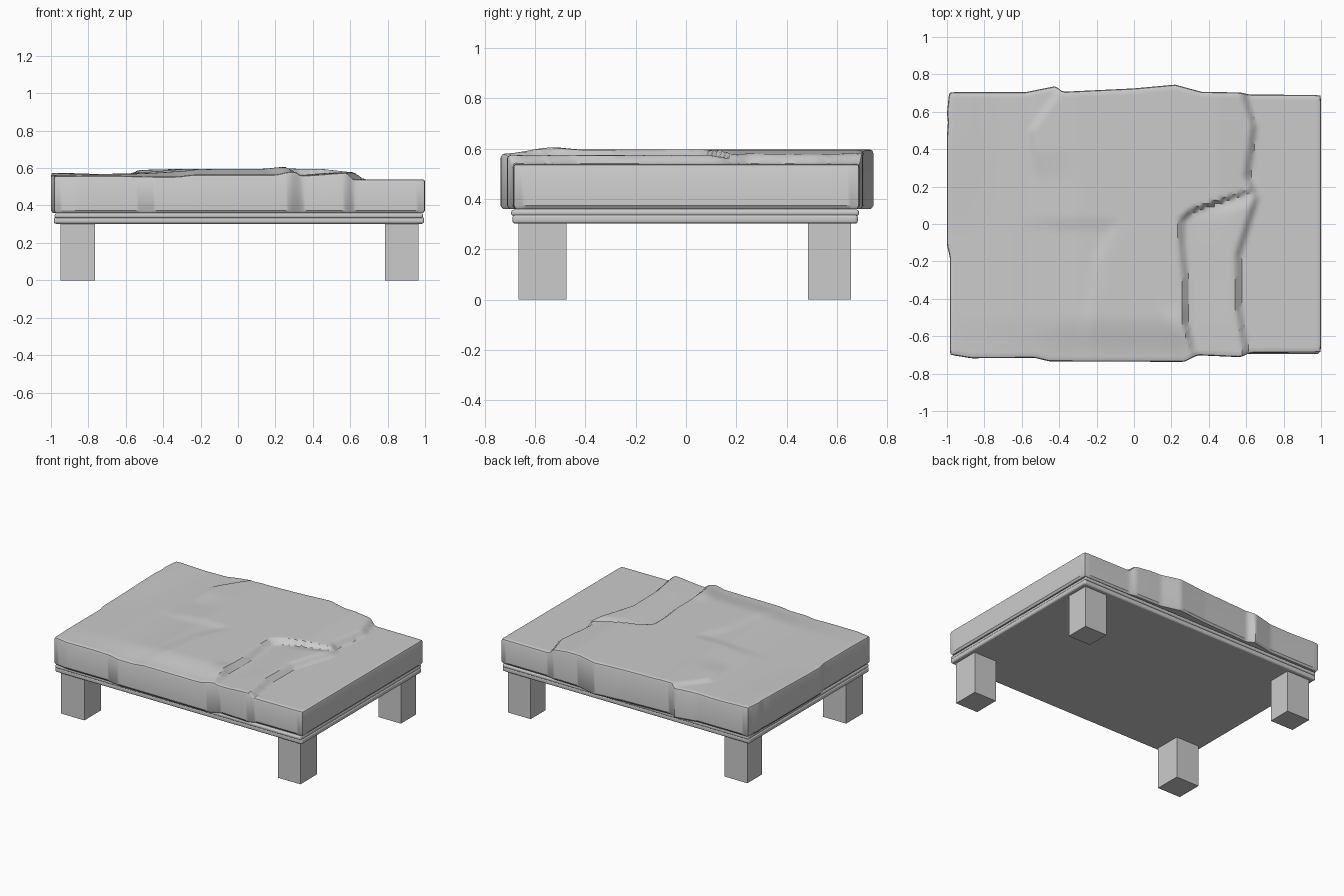
import bpy, bmesh

if "Cube" in bpy.data.objects:
    bpy.data.objects.remove(bpy.data.objects["Cube"])


def box(name, x0, x1, y0, y1, z0, z1, bevel=0):
    bpy.ops.mesh.primitive_cube_add(size=1, location=((x0+x1)/2, (y0+y1)/2, (z0+z1)/2))
    o = bpy.context.object
    o.name = name
    o.scale = (x1-x0, y1-y0, z1-z0)
    bpy.ops.object.transform_apply(location=False, rotation=False, scale=True)
    if bevel:
        m = o.modifiers.new("bevel", 'BEVEL')
        m.width, m.segments = bevel, 3
    return o


def lerp(pts, t):
    if t <= pts[0][0]:
        return pts[0][1]
    for (a, p), (b, q) in zip(pts, pts[1:]):
        if t <= b:
            return p + (q-p)*(t-a)/(b-a)
    return pts[-1][1]


def step(t):
    t = min(1, max(0, t))
    return t*t*(3-2*t)


# Legs
for ys, y0, y1 in (("front", -.665, -.475), ("back", .485, .655)):
    for xs, x0, x1 in (("left", -.95, -.765), ("right", .785, .965)):
        box(f"{ys}_{xs}_leg", x0, x1, y0, y1, 0, .305)

# Thin frame of two stacked slabs
box("frame_lower", -.985, .995, -.69, .683, .302, .338, .012)
box("frame_upper", -.98, .99, -.695, .688, .333, .358, .01)

# Outline of the mattress with the blanket over its sides
BACK = [(-.98, .705), (-.58, .705), (-.42, .737), (-.38, .707), (0, .725),
        (.22, .745), (.36, .707), (.57, .703), (.62, .692), (1, .69)]
FRONT = [(-.98, -.70), (-.87, -.718), (-.53, -.716), (-.45, -.735), (.27, -.737),
         (.34, -.702), (.57, -.712), (.62, -.69), (1, -.687)]
LEFT = [(-.7, -.985), (-.18, -.985), (-.12, -1), (.48, -1), (.55, -.995), (.6, -1), (.7, -.99)]

# Crease lines of the blanket, x as a function of y
EDGE = [(-.7, .61), (-.45, .57), (-.17, .565), (.15, .665), (.25, .615), (.52, .65), (.7, .6)]
FOLD = [(-.73, .31), (-.52, .25), (-.3, .25), (-.1, .23), (.02, .23), (.07, .28), (.2, .66)]
BACK_FOLD = [(.2, -.52), (.3, -.55), (.5, -.57), (.73, -.41)]
DIP = [(-.6, -.33), (-.45, -.29), (-.2, -.25), (0, -.15)]
HEIGHT = [(-1, .562), (-.57, .572), (-.3, .594), (.25, .597), (.45, .595), (.6, .578)]


def height(x, y):
    h = lerp(HEIGHT, x)
    # soft drop towards the front edge
    h = .557 + (h-.557)*(.2+.8*step((y+.73)/.25))
    h += .012*step((x+1)/-.3+1)*step((y+.1)/.6)
    # raised fold at the back
    w = step((y-.22)/.2)*step((.35-x)/.5)
    h += .014*w*(step((x-lerp(BACK_FOLD, y))/.04)-step((x+.57)/.35))
    # valley left of the middle
    if y < .05:
        h += .009*(step((x-lerp(DIP, y))/.1)-1)*step((x+.7)/.35)*step((.05-y)/.1)
    # lower lap beside the long fold
    d = x-lerp(FOLD, y)
    if y < .22:
        h += .016*step((d+.12)/.1)*step((-.4-y)/.2)*(1-step(d/.04))
        lap = .562+.014*step((d-.05)/.25)
        h += (lap-h)*step(d/.05)*step((.22-y)/.06)
    # blanket edge down to the bare mattress
    return .54 + (h-.54)*step((lerp(EDGE, y)-x+.015)/.05)


# Mattress with rumpled blanket
NX, NY, R = 110, 76, .014
bm = bmesh.new()
grid = []
for i in range(NX+1):
    col = []
    for j in range(NY+1):
        v = j/NY
        xl = lerp(LEFT, -.7+1.4*v)
        x = xl+R+(1-R*2-xl)*i/NX
        y0, y1 = lerp(FRONT, x)+R, lerp(BACK, x)-R
        y = y0+(y1-y0)*v
        col.append(bm.verts.new((x, y, height(x, y))))
    grid.append(col)
for i in range(NX):
    for j in range(NY):
        bm.faces.new((grid[i][j], grid[i+1][j], grid[i+1][j+1], grid[i][j+1]))
loop = ([(i, 0) for i in range(NX)] + [(NX, j) for j in range(NY)] +
        [(i, NY) for i in range(NX, 0, -1)] + [(0, j) for j in range(NY, 0, -1)])
ring = [grid[i][j] for i, j in loop]
top = [v.co.copy() for v in ring]
for off, drop, low in ((.7, .004, None), (1, .014, None), (1, 0, .374), (.3, 0, .36)):
    new = []
    for (i, j), c in zip(loop, top):
        k = .75 if i in (0, NX) and j in (0, NY) else 1
        dx = (i == NX)-(i == 0)
        dy = (j == NY)-(j == 0)
        new.append(bm.verts.new((c.x+dx*R*off*k, c.y+dy*R*off*k, low or c.z-drop)))
    n = len(ring)
    for k in range(n):
        bm.faces.new((ring[k], new[k], new[(k+1) % n], ring[(k+1) % n]))
    ring = new
bm.faces.new(ring)
bmesh.ops.recalc_face_normals(bm, faces=bm.faces)
me = bpy.data.meshes.new("mattress_and_blanket")
bm.to_mesh(me)
bm.free()
bed = bpy.data.objects.new("mattress_and_blanket", me)
bpy.context.collection.objects.link(bed)
bpy.ops.object.select_all(action='DESELECT')
bed.select_set(True)
bpy.context.view_layer.objects.active = bed
bpy.ops.object.shade_smooth_by_angle(angle=.6)
